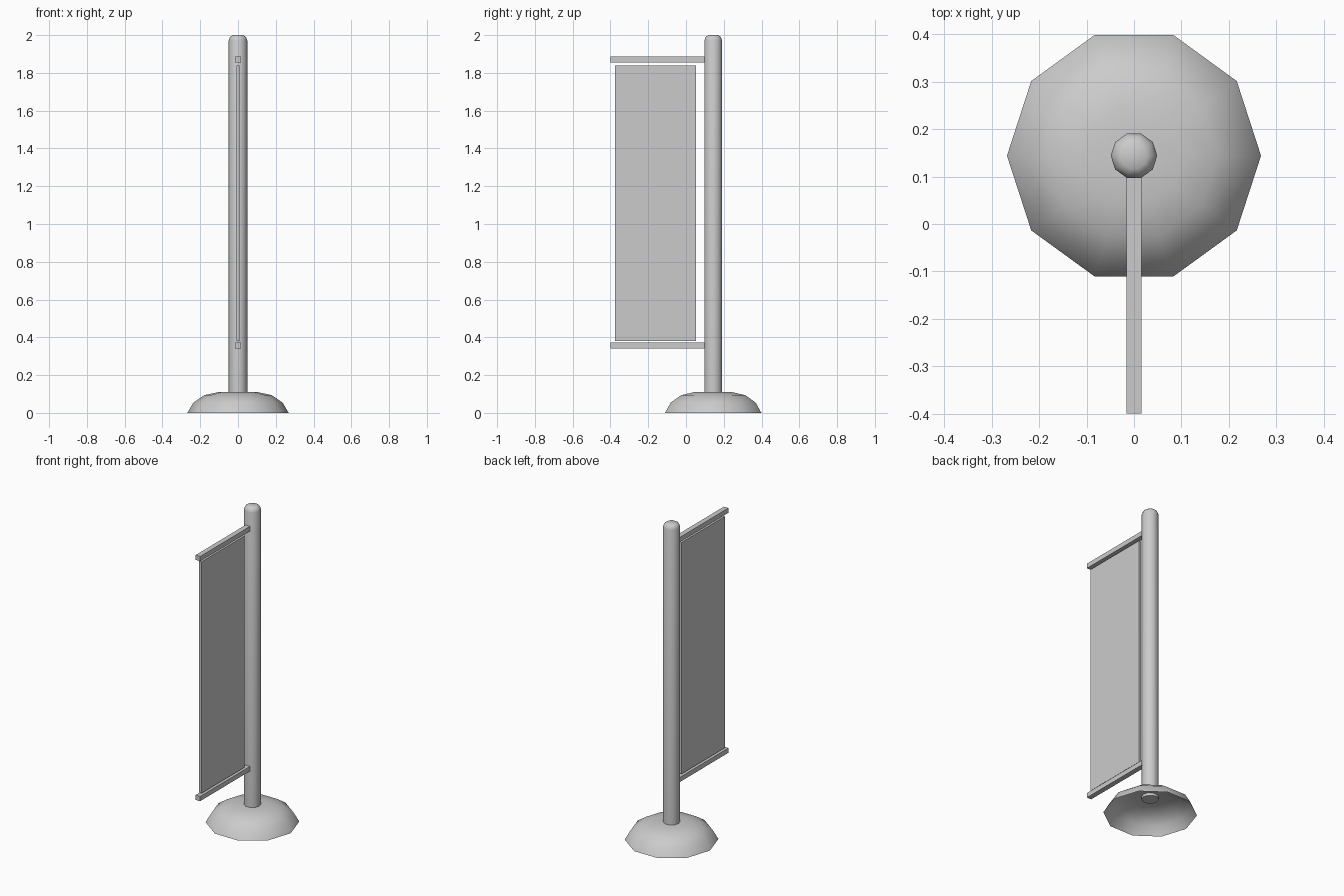
import bpy, bmesh
from math import cos, sin, pi

if "Cube" in bpy.data.objects:
    bpy.data.objects.remove(bpy.data.objects["Cube"])

POLE_Y = 0.144
SIDES = 10


def finish(name, bm):
    mesh = bpy.data.meshes.new(name)
    bm.to_mesh(mesh)
    bm.free()
    ob = bpy.data.objects.new(name, mesh)
    bpy.context.collection.objects.link(ob)
    return ob


def lathe(name, profile, cap_bottom, cap_top, angle):
    """Spin (radius, z) rings around the pole axis, from bottom to top."""
    bm = bmesh.new()
    rings = [[bm.verts.new((r * cos(2 * pi * i / SIDES),
                            POLE_Y + r * sin(2 * pi * i / SIDES), z))
              for i in range(SIDES)] for r, z in profile]
    for a, b in zip(rings, rings[1:]):
        for i in range(SIDES):
            j = (i + 1) % SIDES
            bm.faces.new((a[i], a[j], b[j], b[i]))
    if cap_bottom:
        bm.faces.new(rings[0][::-1])
    if cap_top:
        bm.faces.new(rings[-1])
    ob = finish(name, bm)
    bpy.ops.object.select_all(action='DESELECT')
    ob.select_set(True)
    bpy.context.view_layer.objects.active = ob
    bpy.ops.object.shade_smooth_by_angle(angle=angle)
    return ob


def box(name, lo, hi):
    bm = bmesh.new()
    bmesh.ops.create_cube(bm, size=1)
    for v in bm.verts:
        v.co = [(l + h) / 2 + c * (h - l) for l, h, c in zip(lo, hi, v.co)]
    return finish(name, bm)


# Domed foot, open underneath, with a hole where the pole stands
lathe("base", [(0.268, 0), (0.236, 0.055), (0.178, 0.094),
               (0.105, 0.11), (0.045, 0.112)], False, False, pi / 3)

# Upright pole with rounded tip
lathe("pole", [(0.049, 0.095), (0.049, 1.972), (0.043, 1.99),
               (0.028, 2.0)], True, True, pi / 3)

# Horizontal rods holding the banner
for name, z in (("upper_rod", 1.871), ("lower_rod", 0.357)):
    box(name, (-0.016, -0.4, z - 0.015), (0.016, 0.105, z + 0.015))

# Hanging banner panel
box("banner", (-0.008, -0.376, 0.38), (0.008, 0.054, 1.84))
